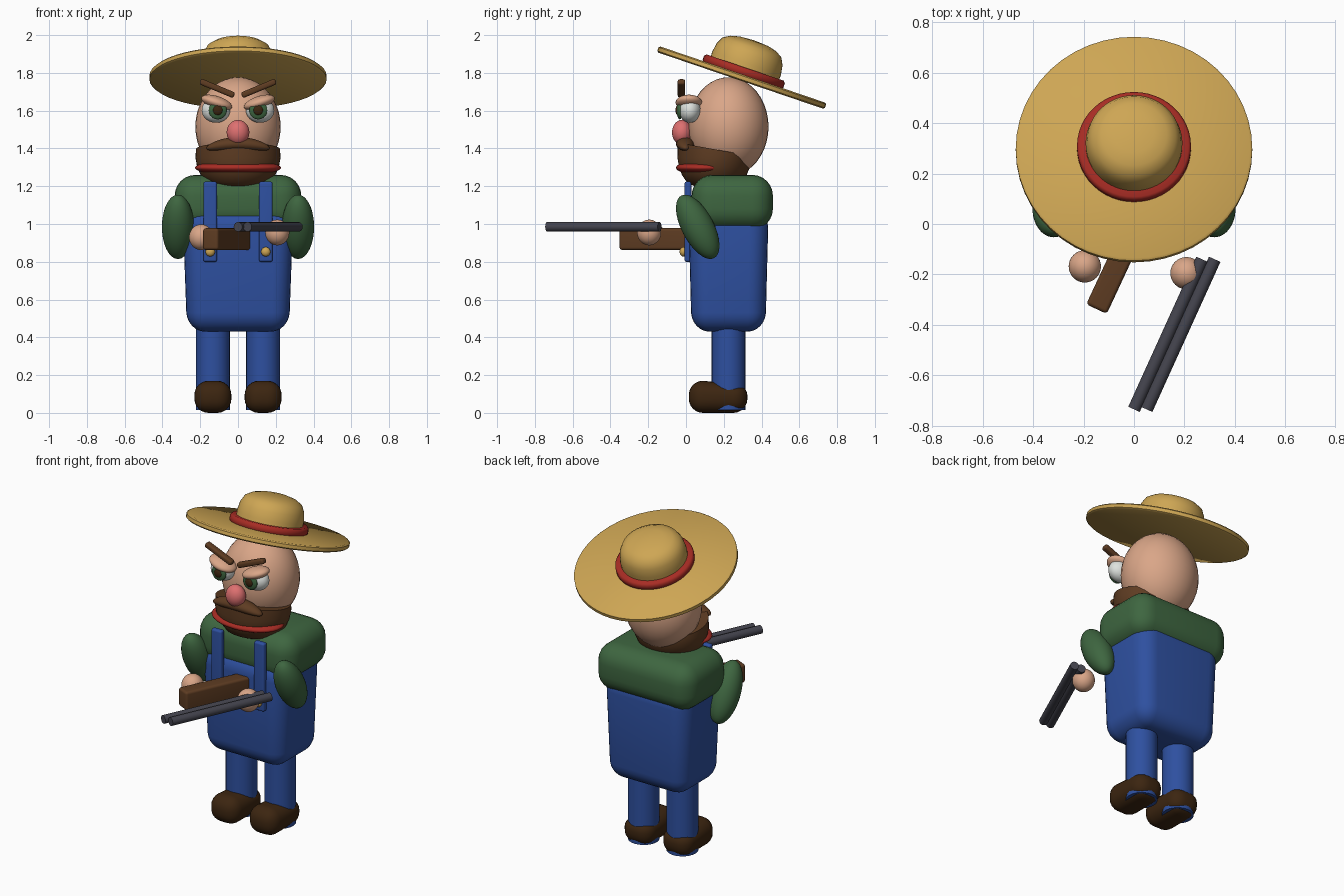
import bpy, bmesh, math
from mathutils import Vector, Matrix, Euler

if "Cube" in bpy.data.objects:
    bpy.data.objects.remove(bpy.data.objects["Cube"])


def material(name, *rgb):
    m = bpy.data.materials.new(name)
    m.diffuse_color = [((c / 255 + 0.055) / 1.055) ** 2.4 for c in rgb] + [1]
    m.use_nodes = True
    m.node_tree.nodes["Principled BSDF"].inputs["Base Color"].default_value = m.diffuse_color
    return m


straw = material("straw", 206, 166, 84)
red = material("red", 168, 44, 36)
skin = material("skin", 218, 166, 136)
pink = material("pink", 222, 112, 112)
brown = material("brown", 94, 60, 34)
dark = material("dark_brown", 60, 37, 16)
green = material("green", 62, 102, 64)
blue = material("blue", 46, 80, 160)
steel = material("gunmetal", 68, 68, 78)
white = material("eye_white", 222, 226, 222)


def finish(name, bm, mat, loc=(0, 0, 0), rot=(0, 0, 0), angle=50):
    bmesh.ops.recalc_face_normals(bm, faces=bm.faces)
    me = bpy.data.meshes.new(name)
    bm.to_mesh(me)
    bm.free()
    me.materials.append(mat)
    ob = bpy.data.objects.new(name, me)
    ob.location = loc
    ob.rotation_euler = [math.radians(a) for a in rot]
    bpy.context.collection.objects.link(ob)
    bpy.ops.object.select_all(action='DESELECT')
    ob.select_set(True)
    bpy.context.view_layer.objects.active = ob
    bpy.ops.object.shade_smooth_by_angle(angle=math.radians(angle))
    return ob


def ball(name, loc, radii, mat, rot=(0, 0, 0), shape=None):
    bm = bmesh.new()
    bmesh.ops.create_uvsphere(bm, u_segments=32, v_segments=20, radius=1)
    bmesh.ops.scale(bm, vec=radii, verts=bm.verts)
    if shape:
        for v in bm.verts:
            shape(v.co)
    return finish(name, bm, mat, loc, rot)


def box(name, loc, size, bevel, mat, rot=(0, 0, 0), shape=None):
    bm = bmesh.new()
    bmesh.ops.create_cube(bm, size=1)
    bmesh.ops.scale(bm, vec=size, verts=bm.verts)
    bmesh.ops.bevel(bm, geom=bm.edges[:], offset=bevel, segments=6,
                    profile=0.5, affect='EDGES')
    if shape:
        for v in bm.verts:
            shape(v.co)
    return finish(name, bm, mat, loc, rot)


def rod(name, a, b, r, mat):
    a, b = Vector(a), Vector(b)
    bm = bmesh.new()
    bmesh.ops.create_cone(bm, cap_ends=True, segments=24, radius1=r, radius2=r,
                          depth=(b - a).length)
    q = (b - a).to_track_quat('Z', 'Y').to_matrix()
    bmesh.ops.rotate(bm, verts=bm.verts, matrix=q)
    return finish(name, bm, mat, (a + b) / 2)


def lathe(name, profile, mat, loc, rot=(0, 0, 0), scale=(1, 1, 1), shape=None):
    # revolve (radius, height) points around z
    bm = bmesh.new()
    vs = [bm.verts.new((r, 0, z)) for r, z in profile]
    es = [bm.edges.new(p) for p in zip(vs, vs[1:])]
    bmesh.ops.spin(bm, geom=vs + es, cent=(0, 0, 0), axis=(0, 0, 1),
                   angle=2 * math.pi, steps=48)
    bmesh.ops.remove_doubles(bm, verts=bm.verts, dist=1e-4)
    bmesh.ops.scale(bm, vec=scale, verts=bm.verts)
    if shape:
        for v in bm.verts:
            shape(v.co)
    return finish(name, bm, mat, loc, rot)


# overalls, narrowing toward the bottom
def taper(co):
    if co.z < 0:
        k = 1 + 0.25 * co.z
        co.x *= k
        co.y *= k


box("overalls", (0, 0.225, 0.755), (0.58, 0.42, 0.65), 0.1, blue, shape=taper)

# shirt shoulders
box("shirt", (0, 0.245, 1.115), (0.67, 0.43, 0.29), 0.11, green)


# shoes with a lower heel
def heel(co):
    if co.y > 0 and co.z > 0:
        co.z *= 0.8


# paired limbs and straps
for s, side in ((-1, "left"), (1, "right")):
    rod(side + "_leg", (s * 0.133, 0.225, 0.015), (s * 0.133, 0.225, 0.52), 0.09, blue)
    box(side + "_shoe", (s * 0.133, 0.17, 0.085), (0.196, 0.31, 0.17), 0.075, dark, shape=heel)
    ball(side + "_arm", (s * 0.318, 0.062, 0.985), (0.085, 0.085, 0.187), green, (27.7, 0, 0))
    box(side + "_strap", (s * 0.147, 0.01, 1.012), (0.072, 0.036, 0.425), 0.012, blue)
    ball(side + "_button", (s * 0.147, -0.014, 0.853), (0.025, 0.02, 0.025), straw)

ball("left_hand", (-0.195, -0.168, 0.93), (0.064, 0.064, 0.068), skin)
ball("right_hand", (0.208, -0.195, 0.955), (0.064, 0.064, 0.068), skin)

# two separated pieces held in the hands
box("wooden_stock", (-0.06, -0.147, 0.92), (0.09, 0.42, 0.115), 0.015, brown, (0, 0, -25))
for i, x in enumerate((0, 0.05)):
    rod("barrel_%d" % (i + 1), (x, -0.735, 0.985), (x + 0.27, -0.14, 0.985), 0.025, steel)

# head and face
ball("head", (0, 0.225, 1.515), (0.226, 0.212, 0.262), skin)
ball("nose", (0, -0.022, 1.485), (0.06, 0.052, 0.066), pink)


# beard bowl with a rim dropping toward the back
def slant(co):
    if co.z > 0.19:
        co.z -= 0.18 * (co.y + 0.19)


lathe("beard", [(0, 0), (0.5, 0.005), (0.74, 0.03), (0.88, 0.07), (0.96, 0.11),
                (1, 0.16), (0.99, 0.24), (0, 0.24)],
      brown, (0, 0.15, 1.19), scale=(0.225, 0.195, 1), shape=slant)
ball("mouth", (0, 0.1, 1.298), (0.228, 0.153, 0.04), red)


def droop(co):
    co.z -= 0.8 * co.x ** 2


ball("moustache", (0, -0.003, 1.424), (0.168, 0.05, 0.036), brown, shape=droop)

# eyes, lids and brows
for s, side in ((-1, "left"), (1, "right")):
    ball(side + "_eye", (s * 0.117, 0.02, 1.602), (0.075, 0.058, 0.066), white)
    ball(side + "_iris", (s * 0.107, -0.033, 1.602), (0.048, 0.016, 0.048), green)
    ball(side + "_pupil", (s * 0.107, -0.043, 1.602), (0.026, 0.013, 0.026), dark)
    ball(side + "_eyelid", (s * 0.113, 0.015, 1.643), (0.085, 0.07, 0.034), skin, (0, -s * 18, 0))
    box(side + "_brow", (s * 0.11, -0.024, 1.718), (0.195, 0.04, 0.032), 0.012, brown,
        (0, -s * 22.6, 0))

# straw hat, tipped back
hat = dict(loc=(0, 0.295, 1.775), rot=(-18.8, 0, 0))
lathe("hat_brim", [(0, -0.017), (0.46, -0.017), (0.469, -0.01), (0.469, 0.01),
                   (0.46, 0.017), (0, 0.017)], straw, **hat)
lathe("hat_band", [(0.15, 0.012), (0.218, 0.012), (0.226, 0.02), (0.226, 0.045),
                   (0.216, 0.056), (0.15, 0.056)], red, **hat)
lathe("hat_crown", [(0.19, 0.0), (0.192, 0.08), (0.184, 0.13), (0.165, 0.168),
                    (0.13, 0.19), (0.08, 0.203), (0, 0.208)], straw, **hat)
